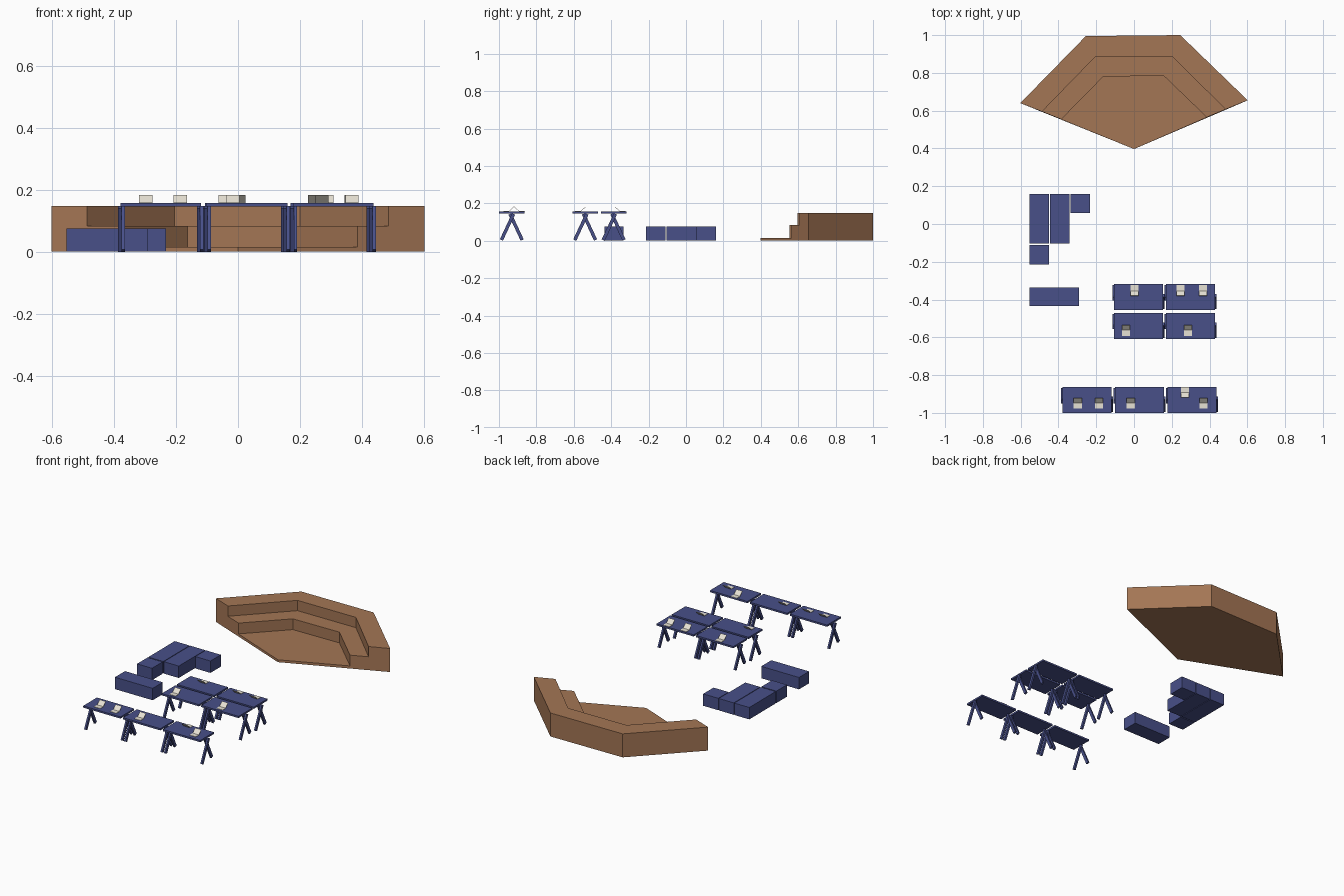
import bpy, bmesh, math
from mathutils import Matrix, Vector

if "Cube" in bpy.data.objects:
    bpy.data.objects.remove(bpy.data.objects["Cube"])


def material(name, rgb):
    m = bpy.data.materials.new(name)
    m.diffuse_color = (*rgb, 1)
    m.use_nodes = True
    m.node_tree.nodes["Principled BSDF"].inputs["Base Color"].default_value = m.diffuse_color
    return m


BLUE = material("blue", (0.065, 0.08, 0.25))
WOOD = material("wood", (0.37, 0.18, 0.09))
CREAM = material("cream", (0.8, 0.76, 0.66))


def finish(bm, name, mat):
    bmesh.ops.recalc_face_normals(bm, faces=bm.faces)
    me = bpy.data.meshes.new(name)
    bm.to_mesh(me)
    bm.free()
    me.materials.append(mat)
    ob = bpy.data.objects.new(name, me)
    bpy.context.collection.objects.link(ob)
    return ob


def add_box(bm, center, size, tilt=0):
    bmesh.ops.create_cube(bm, size=1, matrix=Matrix.Translation(center)
                          @ Matrix.Rotation(tilt, 4, 'X')
                          @ Matrix.Diagonal((*size, 1)))


def box(name, x0, x1, y0, y1, z0, z1, mat):
    bm = bmesh.new()
    add_box(bm, ((x0 + x1) / 2, (y0 + y1) / 2, (z0 + z1) / 2),
            (x1 - x0, y1 - y0, z1 - z0))
    return finish(bm, name, mat)


# Stepped seating: stepped section lofted through four corners, closed at the apex
def stepped_seating():
    outer = [(-0.602, 0.64), (-0.255, 0.995), (0.245, 1.0), (0.602, 0.655)]
    mid = [(-0.487, 0.595), (-0.205, 0.885), (0.2, 0.888), (0.485, 0.607)]
    inner = [(-0.385, 0.554), (-0.163, 0.78), (0.157, 0.785), (0.385, 0.565)]
    bm = bmesh.new()
    rows = []
    for o, m, i in zip(outer, mid, inner):
        section = [(o, 0), (o, 0.148), (m, 0.148), (m, 0.083), (i, 0.083), (i, 0.015)]
        rows.append([bm.verts.new((*p, z)) for p, z in section])
    low, high = [bm.verts.new((0, 0.397, z)) for z in (0, 0.015)]
    for a, b in zip(rows, rows[1:]):
        for k in range(5):
            bm.faces.new((a[k], a[k + 1], b[k + 1], b[k]))
    for r in (rows[0], rows[-1]):
        bm.faces.new(r + [high, low])
    bm.faces.new([r[5] for r in rows] + [high])
    bm.faces.new([r[0] for r in rows] + [low])
    finish(bm, "stepped_seating", WOOD)


stepped_seating()

# Upholstered benches and stools
for name, x0, x1, y0, y1 in (("bench_left", -0.553, -0.449, -0.103, 0.16),
                             ("bench_right", -0.445, -0.341, -0.103, 0.16),
                             ("stool_back", -0.337, -0.232, 0.057, 0.16),
                             ("stool_front", -0.553, -0.449, -0.215, -0.11),
                             ("bench_front", -0.553, -0.29, -0.435, -0.335)):
    box(name, x0, x1, y0, y1, 0, 0.075, BLUE)


# Table: flat top with crossed legs at both ends
def table(n, x, y):
    length, depth = 0.26, 0.137
    box(f"table_top_{n}", x, x + length, y - depth / 2, y + depth / 2, 0.146, 0.157, BLUE)
    a = math.radians(25)
    for side, px, d in (("left", x, 1), ("right", x + length, -1)):
        bm = bmesh.new()
        for off in (-0.0025, 0.0085):
            # the outer leg stands behind on the left, in front on the right
            s = d if off < 0 else -d
            add_box(bm, (px + d * off, y + s * 0.023, 0.0735),
                    (0.011, 0.018, 0.154), s * a)
        finish(bm, f"table_legs_{side}_{n}", BLUE)


# Laptop: thin folded sheet, facing = -1 opens to the front, +1 to the back
def laptop(n, x, hinge, facing):
    prof = [(0.031, 0), (0, 0), (-0.026, 0.024), (-0.0245, 0.0255), (0.0005, 0.002), (0.031, 0.002)]
    bm = bmesh.new()
    f = bm.faces.new([bm.verts.new((x - 0.0215, hinge + facing * u, 0.157 + v))
                      for u, v in prof])
    ext = bmesh.ops.extrude_face_region(bm, geom=[f])
    vs = [g for g in ext["geom"] if isinstance(g, bmesh.types.BMVert)]
    bmesh.ops.translate(bm, verts=vs, vec=Vector((0.043, 0, 0)))
    finish(bm, f"laptop_{n}", CREAM)


tables = [(x, -0.9315) for x in (-0.379, -0.101, 0.177)]
tables += [(x, y) for y in (-0.539, -0.387) for x in (-0.107, 0.169)]
for n, (x, y) in enumerate(tables, 1):
    table(n, x, y)

laptops = [(x, -0.946, -1) for x in (-0.298, -0.186, -0.017, 0.368)]
laptops += [(0.27, -0.893, 1)]
laptops += [(x, -0.562, -1) for x in (-0.042, 0.286)]
laptops += [(x, -0.355, 1) for x in (0.003, 0.247, 0.365)]
for n, (x, hinge, facing) in enumerate(laptops, 1):
    laptop(n, x, hinge, facing)
